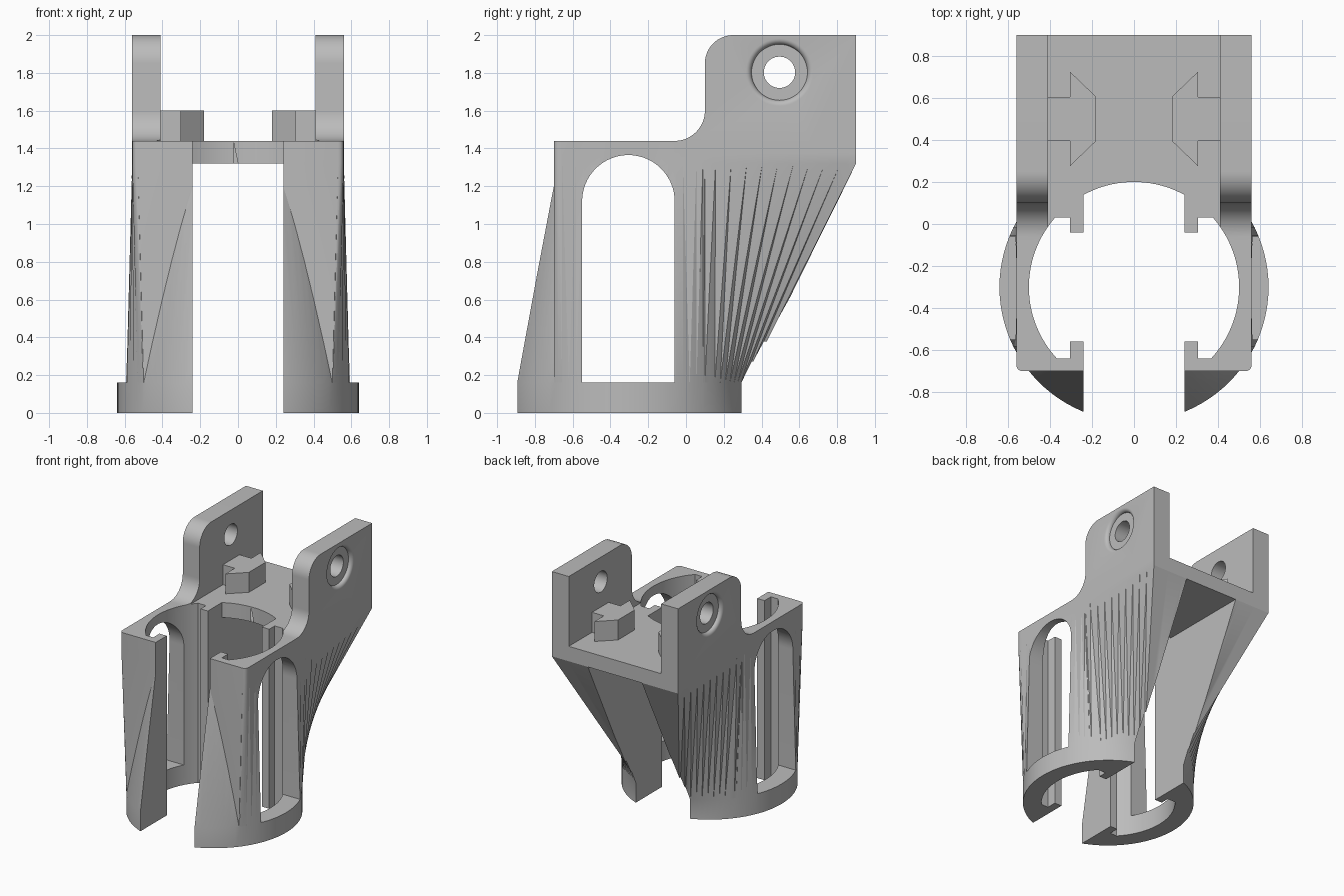
import bpy, bmesh, math
from mathutils import Vector

if "Cube" in bpy.data.objects:
    bpy.data.objects.remove(bpy.data.objects["Cube"], do_unlink=True)

CY = -0.3                    # centre of the round socket
R_OUT, R_IN = 0.64, 0.5
SLOT = 0.24                  # half width of the slot
WIDE = 0.56                  # half width of the square rim
FRONT, MID, BACK = -0.7, 0.1, 0.9
STEP, PLATE, TOP = 0.16, 1.32, 1.44

grey = bpy.data.materials.new("light_grey")
grey.use_nodes = True
grey.diffuse_color = (0.5, 0.5, 0.5, 1)
grey.node_tree.nodes["Principled BSDF"].inputs["Base Color"].default_value = (0.5, 0.5, 0.5, 1)


def finish(name, bm):
    bmesh.ops.recalc_face_normals(bm, faces=bm.faces)
    mesh = bpy.data.meshes.new(name)
    bm.to_mesh(mesh)
    bm.free()
    mesh.materials.append(grey)
    obj = bpy.data.objects.new(name, mesh)
    bpy.context.collection.objects.link(obj)
    return obj


def arc(cx, cy, r, start, end, n=16):
    angles = [math.radians(start + (end - start) * i / n) for i in range(n + 1)]
    return [(cx + r * math.cos(a), cy + r * math.sin(a)) for a in angles]


def prism(name, profile, axis, low, high):
    """Extrude a 2D profile along z (profile in xy) or x (profile in yz)."""
    bm = bmesh.new()
    place = (lambda p, h: (p[0], p[1], h)) if axis == "z" else (lambda p, h: (h, p[0], p[1]))
    face = bm.faces.new([bm.verts.new(place(p, low)) for p in profile])
    made = bmesh.ops.extrude_face_region(bm, geom=[face])["geom"]
    move = Vector(place((0, 0), high - low))
    bmesh.ops.translate(bm, vec=move, verts=[v for v in made if isinstance(v, bmesh.types.BMVert)])
    return finish(name, bm)


def skin(name, rings):
    """Closed solid through matching rings of 3D points."""
    bm = bmesh.new()
    loops = [[bm.verts.new(p) for p in ring] for ring in rings]
    walls = []
    for a, b in zip(loops, loops[1:]):
        for i in range(len(a)):
            walls.append(bm.faces.new((a[i], a[i - 1], b[i - 1], b[i])))
    bmesh.ops.triangulate(bm, faces=walls)
    bm.faces.new(loops[0])
    bm.faces.new(loops[-1])
    return finish(name, bm)


def combine(target, tool, operation):
    mod = target.modifiers.new(operation, "BOOLEAN")
    mod.operation, mod.solver, mod.object = operation, "EXACT", tool
    bpy.context.view_layer.update()
    graph = bpy.context.evaluated_depsgraph_get()
    mesh = bpy.data.meshes.new_from_object(target.evaluated_get(graph))
    target.modifiers.clear()
    target.data = mesh
    bpy.data.objects.remove(tool, do_unlink=True)


def lifted(points, z):
    return [(x, y, z) for x, y in points]


# Main shell: ruled from the round foot to the square rim and rear platform
SIDE = math.degrees(math.asin((MID - CY) / R_OUT))
REAR = 75                    # foot angle that leads to the rear platform corner
ROUND = 0.03                 # front corner radius


def rim_point(angle, y):
    if angle <= SIDE:
        dip = max(0, FRONT + ROUND - y)
        return WIDE - ROUND + math.sqrt(max(0, ROUND ** 2 - dip ** 2)), y
    if angle <= REAR:
        return WIDE, MID + (BACK - MID) * (angle - SIDE) / (REAR - SIDE)
    return WIDE * (90 - angle) / (90 - REAR), BACK


angles = [-SIDE, -38.4, -38, -37.5, -36] + [3.75 * i for i in range(-9, 11)]
angles += [SIDE] + [3.75 * i for i in range(11, 25)]
foot = [arc(0, CY, R_OUT, a, a, 1)[0] for a in angles]
rim = [rim_point(a, p[1]) for a, p in zip(angles, foot)]
foot, rim = (half + [(-x, y) for x, y in reversed(half[:-1])] for half in (foot, rim))
body = skin("holder_body", [lifted(foot, STEP), lifted(rim, PLATE), lifted(rim, TOP)])

# Round foot ring, with the conical swelling above it at the front
circle = arc(0, CY, R_OUT, 0, 360, 96)[:-1]
cone_top = arc(0, CY, 0.426, 0, 360, 96)[:-1]
combine(body, skin("foot", [lifted(circle, 0), lifted(circle, STEP), lifted(cone_top, TOP)]), "UNION")

# Mounting ears with a rounded corner and a fillet at the foot
ear_profile = (arc(-0.06, TOP + 0.16, 0.16, -90, 0) + arc(0.25, 1.85, 0.15, 180, 90)
               + [(BACK, 2.0), (BACK, 1.38), (-0.06, 1.38)])
for low, high in ((0.41, WIDE), (-WIDE, -0.41)):
    combine(body, prism("ear", ear_profile, "x", low, high), "UNION")

# Socket opening with four guide tabs and the open front
a_back = math.degrees(math.asin((0.03 - CY) / R_IN))
a_front = math.degrees(math.asin((-0.64 - CY) / R_IN))
a_slot = math.degrees(math.acos(SLOT / R_IN))
tab = 0.305
right = ([(SLOT, -1.2), (SLOT, -0.56), (tab, -0.56), (tab, -0.64)]
         + arc(0, CY, R_IN, a_front, a_back, 28)
         + [(tab, 0.03), (tab, -0.04), (SLOT, -0.04)]
         + arc(0, CY, R_IN, a_slot, 90, 10))
opening = right + [(-x, y) for x, y in reversed(right[:-1])]
combine(body, prism("socket_cutter", opening, "z", -0.2, 2.4), "DIFFERENCE")

# Slot below the platform
slot = [(-SLOT, -1.2), (SLOT, -1.2), (SLOT, 1.2), (-SLOT, 1.2)]
combine(body, prism("slot_cutter", slot, "z", -0.2, PLATE), "DIFFERENCE")

# Arched side windows
arch = [(-0.55, STEP), (-0.06, STEP)] + arc(-0.305, 1.12, 0.245, 0, 180, 32)
combine(body, prism("window_cutter", arch, "x", -1, 1), "DIFFERENCE")

# Bolt holes with a shallow, softened counterbore on the outer side
lip = 0.03
bore = [(0.3, 0.083), (WIDE - lip, 0.083)]
bore += [(WIDE - lip + lip * math.sin(t), 0.178 - lip * math.cos(t))
         for t in (math.radians(15 * i) for i in range(7))]
bore += [(0.7, 0.178)]
for side in (1, -1):
    rings = [[(side * x, y, z) for y, z in arc(0.495, 1.803, r, 0, 360, 48)[:-1]] for x, r in bore]
    combine(body, skin("bolt_cutter", rings), "DIFFERENCE")

# Arrow-shaped locating pegs on the platform
peg = [(0.41, 0.395), (tab, 0.395), (tab, 0.275), (0.18, 0.395),
       (0.18, 0.605), (tab, 0.725), (tab, 0.605), (0.41, 0.605)]
parts = [body]
for side, label in ((1, "left"), (-1, "right")):
    parts.append(prism(label + "_peg", [(side * x, y) for x, y in peg], "z", TOP, 1.6))

# Smooth the curved walls and keep the edges crisp
bpy.ops.object.select_all(action="DESELECT")
for part in parts:
    part.select_set(True)
bpy.context.view_layer.objects.active = body
bpy.ops.object.shade_smooth_by_angle(angle=math.radians(25))
